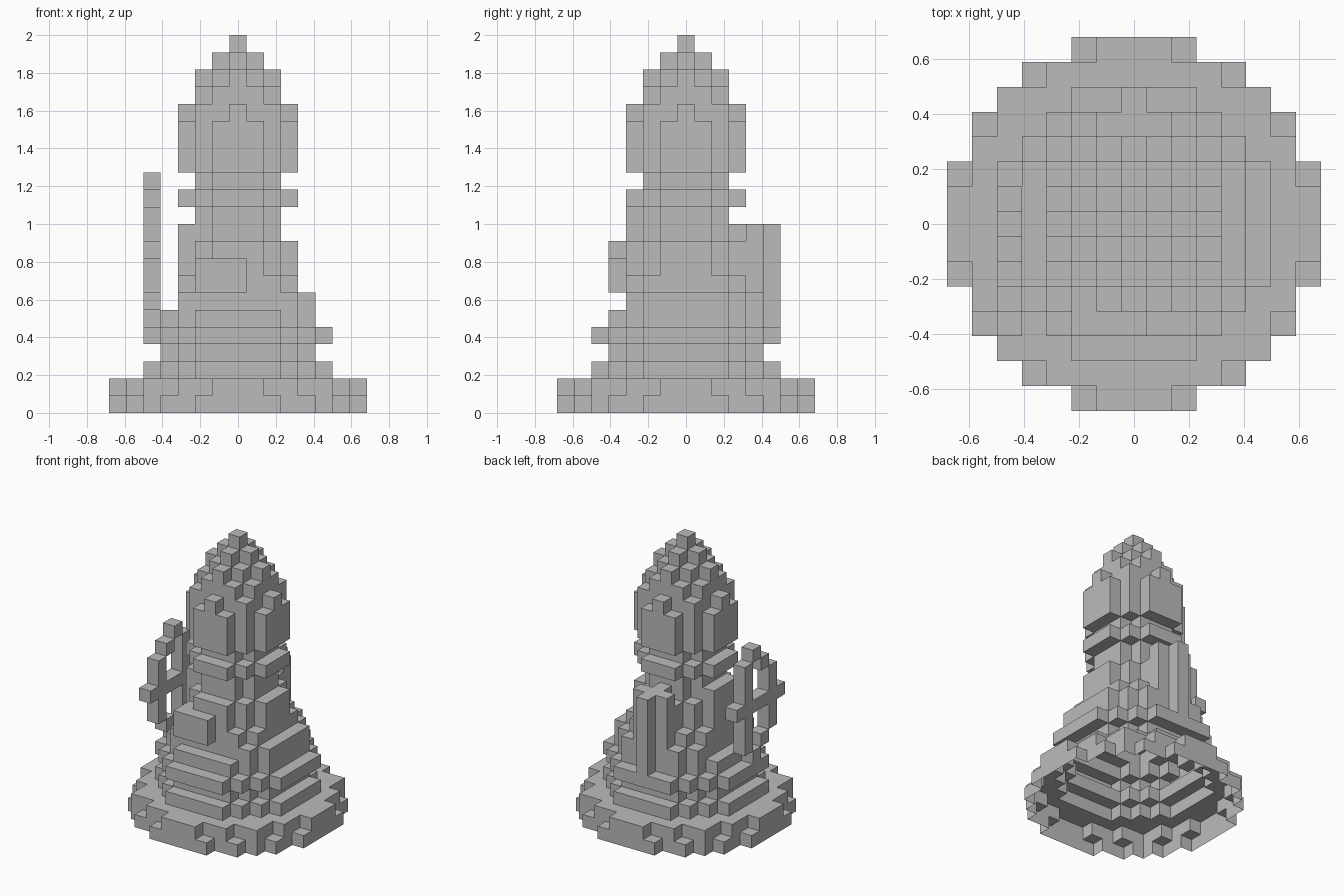
import bpy
import bmesh
from mathutils import Vector

old = bpy.data.objects.get("Cube")
if old:
    bpy.data.objects.remove(old, do_unlink=True)

CELL = 2 / 22

grey = bpy.data.materials.new("plain grey")
grey.use_nodes = True
grey.diffuse_color = (0.5, 0.5, 0.5, 1)
grey.node_tree.nodes["Principled BSDF"].inputs["Base Color"].default_value = (0.5, 0.5, 0.5, 1)


def disc(level, limit):
    """Round layer of blocks; limit is the squared radius."""
    span = range(-7, 8)
    return {(x, y, level) for x in span for y in span if x * x + y * y <= limit}


def stack(start, limits):
    cells = set()
    for i, limit in enumerate(limits):
        cells |= disc(start + i, limit)
    return cells


def box(xs, ys, zs):
    """Block of cells from inclusive ranges."""
    return {(x, y, z)
            for x in range(xs[0], xs[1] + 1)
            for y in range(ys[0], ys[1] + 1)
            for z in range(zs[0], zs[1] + 1)}


parts = {}

# Wide round foot and stepped skirt
parts["base"] = stack(0, [53, 50])
parts["skirt"] = stack(2, [29, 20, 29, 20])

# Torso with a lopsided cloak hem
hem = {c for c in disc(6, 20) if c[0] >= -3 and c[1] >= -3}
parts["torso"] = hem | stack(7, [13, 10, 10, 5, 5])

# Collar, neck and pointed head
parts["collar"] = stack(12, [10, 5])
parts["head"] = stack(14, [10, 10, 10, 9, 5, 4, 1, 0])

# Arms: raised right arm, left forearm folded across the front
parts["right_arm"] = box((-3, -3), (-1, 1), (6, 10))
parts["left_forearm"] = box((-2, 0), (-4, -4), (7, 8)) | box((-2, 0), (-3, -3), (7, 8))

# Plus-shaped quiver on the back
parts["quiver"] = box((-1, 1), (4, 4), (5, 10)) | box((0, 0), (3, 5), (5, 10))

# Bow beside the right arm, mirrored about the arrow height
bow, string = box((-5, -5), (-3, -3), (7, 11)), set()
for side in (-1, 1):
    bow |= {(-5, -2, 9 + 3 * side), (-5, -1, 9 + 4 * side)}
    string |= {(-5, 0, 9 + side * i) for i in (1, 2, 3)}
parts["bow"] = bow
parts["bow_string"] = string
parts["arrow"] = box((-5, -5), (-4, 1), (9, 9))

occupied = set().union(*parts.values())


def build(name, cells):
    """Make only the outer faces of the blocks, open underneath."""
    bm = bmesh.new()
    for cell in cells:
        for axis in range(3):
            for sign in (-1, 1):
                near = list(cell)
                near[axis] += sign
                if tuple(near) in occupied or near[2] < 0:
                    continue
                centre = Vector(cell) + Vector((0, 0, 0.5))
                centre[axis] += sign / 2
                corners = []
                for a, b in ((-1, -1), (1, -1), (1, 1), (-1, 1))[::sign]:
                    p = centre.copy()
                    p[(axis + 1) % 3] += a / 2
                    p[(axis + 2) % 3] += b / 2
                    corners.append(bm.verts.new(p * CELL))
                bm.faces.new(corners)
    bmesh.ops.remove_doubles(bm, verts=bm.verts[:], dist=CELL / 50)
    bmesh.ops.dissolve_limit(bm, angle_limit=0.01, verts=bm.verts[:], edges=bm.edges[:])
    mesh = bpy.data.meshes.new(name)
    bm.to_mesh(mesh)
    bm.free()
    mesh.materials.append(grey)
    bpy.context.scene.collection.objects.link(bpy.data.objects.new(name, mesh))


taken = set()
for part_name, part_cells in parts.items():
    build(part_name, part_cells - taken)
    taken |= part_cells
